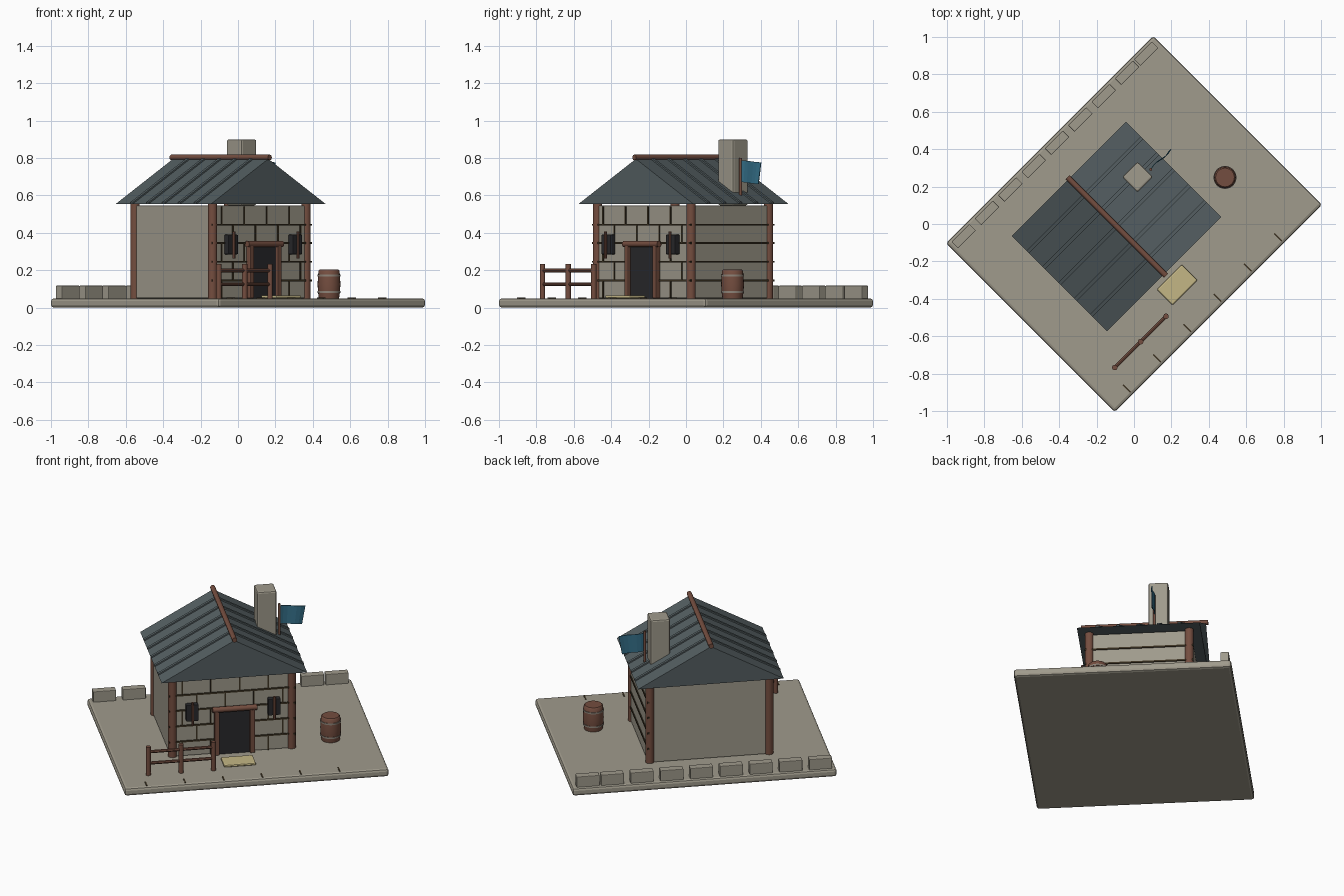
import bpy, bmesh, math
from mathutils import Vector, Matrix

if "Cube" in bpy.data.objects:
    bpy.data.objects.remove(bpy.data.objects["Cube"])


def material(name, rgb):
    m = bpy.data.materials.new(name)
    m.diffuse_color = (*rgb, 1)
    m.use_nodes = True
    m.node_tree.nodes["Principled BSDF"].inputs["Base Color"].default_value = m.diffuse_color
    return m


STONE = material("stone", (0.35, 0.325, 0.262))
WOOD = material("wood", (0.175, 0.075, 0.05))
SLATE = material("slate", (0.09, 0.115, 0.122))
DARK = material("dark_panel", (0.022, 0.022, 0.025))
JOINT = material("dark_joint", (0.045, 0.032, 0.016))
STRAW = material("straw", (0.55, 0.47, 0.235))
BLUE = material("blue_cloth", (0.035, 0.16, 0.25))
IRON = material("hoop_metal", (0.27, 0.23, 0.19))


def finish(bm, name, mat, smooth=False):
    bmesh.ops.recalc_face_normals(bm, faces=bm.faces)
    me = bpy.data.meshes.new(name)
    bm.to_mesh(me)
    bm.free()
    me.materials.append(mat)
    ob = bpy.data.objects.new(name, me)
    bpy.context.collection.objects.link(ob)
    if smooth:
        bpy.context.view_layer.objects.active = ob
        ob.select_set(True)
        bpy.ops.object.shade_smooth_by_angle(angle=math.radians(40))
        ob.select_set(False)
    return ob


def box(name, lo, hi, mat, bevel=0.0):
    lo, hi = Vector(lo), Vector(hi)
    bm = bmesh.new()
    bmesh.ops.create_cube(bm, size=1, matrix=Matrix.Translation((lo + hi) / 2)
                          @ Matrix.Diagonal((*(hi - lo), 1)))
    if bevel:
        bmesh.ops.bevel(bm, geom=bm.edges[:], offset=bevel, segments=2,
                        profile=0.5, affect='EDGES')
    return finish(bm, name, mat)


def rod(name, a, b, r, mat=WOOD, sides=12):
    a, b = Vector(a), Vector(b)
    d = b - a
    bm = bmesh.new()
    rot = d.to_track_quat('Z', 'Y').to_matrix().to_4x4()
    bmesh.ops.create_cone(bm, cap_ends=True, segments=sides, radius1=r, radius2=r,
                          depth=d.length, matrix=Matrix.Translation((a + b) / 2) @ rot)
    return finish(bm, name, mat, True)


def lathe(name, profile, x, y, mat, sides=24):
    bm = bmesh.new()
    rings = [[bm.verts.new((x + r * math.cos(t), y + r * math.sin(t), z))
              for t in [2 * math.pi * i / sides for i in range(sides)]]
             for r, z in profile]
    for p, q in zip(rings, rings[1:]):
        for i in range(sides):
            j = (i + 1) % sides
            bm.faces.new((p[i], p[j], q[j], q[i]))
    bm.faces.new(rings[0])
    bm.faces.new(rings[-1])
    return finish(bm, name, mat, True)


G = 0.05                      # ground height
CX = -0.075                   # house centre line
U0, U1, V0, V1 = -0.443, 0.288, -0.25, 0.36

# Ground slab with short cracks along its front edge
box("ground_slab", (-0.784, -0.638, 0), (0.784, 0.638, G), STONE, 0.015)
for i in range(6):
    u = -0.65 + 0.229 * i
    box("ground_crack", (u - 0.004, -0.622, G - 0.004), (u + 0.004, -0.566, G + 0.003), JOINT)

# Walls
T = 0.04
box("left_wall", (U0, V0 + 0.01, G), (U0 + T, V1 - 0.01, 0.545), STONE, 0.006)
box("right_wall", (U1 - T, V0 + 0.01, G), (U1, V1 - 0.01, 0.545), STONE, 0.006)
box("front_wall", (U0 + 0.01, V0, G), (U1 - 0.01, V0 + T, 0.545), STONE, 0.006)
box("back_wall", (U0 + 0.01, V1 - T, G), (U1 - 0.01, V1, 0.545), STONE, 0.006)

# Corner posts
for u in (-0.431, 0.276):
    for v in (-0.238, 0.348):
        rod("corner_post", (u, v, G), (u, v, 0.558), 0.026)

# Course joints on the front and right walls
for z in (0.145, 0.245, 0.345, 0.443):
    for a, b in ((U0 - 0.01, CX - 0.1), (CX + 0.1, U1 + 0.01)) if z < 0.33 else ((U0 - 0.01, U1 + 0.01),):
        box("front_joint", (a, V0 - 0.006, z - 0.005), (b, V0 + 0.004, z + 0.005), JOINT)
    box("right_joint", (U1 - 0.004, V0 - 0.015, z - 0.005), (U1 + 0.006, V1 + 0.015, z + 0.005), JOINT)

# Staggered upright joints on the front wall
levels = (G, 0.145, 0.245, 0.345, 0.443, 0.54)
for row, (z0, z1) in enumerate(zip(levels, levels[1:])):
    for k in range(4):
        u = -0.375 + 0.17 * k + (0.085 if row % 2 else 0)
        if row < 3 and abs(u - CX) < 0.12 or u > 0.25:
            continue
        box("upright_joint", (u - 0.004, V0 - 0.005, z0), (u + 0.004, V0 + 0.004, z1), JOINT)

# Door with frame, and mat
D = -0.067
box("door", (D - 0.095, V0 - 0.012, G), (D + 0.095, V0 + 0.01, 0.335), DARK)
for s in (-1, 1):
    u = D + s * 0.105
    box("door_jamb", (u - 0.015, V0 - 0.03, G), (u + 0.015, V0 + 0.01, 0.335), WOOD, 0.005)
rod("door_lintel", (D - 0.132, V0 - 0.018, 0.34), (D + 0.132, V0 - 0.018, 0.34), 0.017)
box("door_mat", (D - 0.095, -0.452, G), (D + 0.095, -0.334, G + 0.016), STRAW, 0.007)

# Small shuttered windows with an upright bar
for u in (-0.32, 0.166):
    box("window", (u - 0.036, V0 - 0.035, 0.285), (u + 0.036, V0, 0.39), DARK, 0.004)
    rod("window_bar", (u, V0 - 0.038, 0.262), (u, V0 - 0.038, 0.408), 0.008, WOOD, 8)

# Roof: solid gable prism, battens and ridge beam
R0, R1, HW, EAVE, TOP = -0.304, 0.416, 0.432, 0.555, 0.795
bm = bmesh.new()
ends = [[bm.verts.new((CX + du, v, z)) for du, z in ((-HW, EAVE), (HW, EAVE), (0, TOP))]
        for v in (R0, R1)]
for e in ends:
    bm.faces.new(e)
for i in range(3):
    j = (i + 1) % 3
    bm.faces.new((ends[0][i], ends[0][j], ends[1][j], ends[1][i]))
finish(bm, "roof", SLATE)
step = (R1 - R0) / 6
for s in (-1, 1):
    for k in range(1, 6):
        v = R0 + step * k
        bm = bmesh.new()
        vs = [[bm.verts.new((CX + s * du, v + w, z + h)) for w in (-0.01, 0.01)]
              for du, z, h in ((0, TOP, -0.01), (0, TOP, 0.009),
                               (HW, EAVE, 0.009), (HW, EAVE, 0.0))]
        bm.faces.new([p[0] for p in vs])
        bm.faces.new([p[1] for p in vs])
        for i in range(4):
            a, b = vs[i], vs[(i + 1) % 4]
            bm.faces.new((a[0], a[1], b[1], b[0]))
        finish(bm, "roof_batten", SLATE)
rod("ridge_beam", (CX, R0 - 0.012, 0.803), (CX, R1 + 0.012, 0.803), 0.015)

# Chimney
box("chimney", (0.133, 0.106, 0.546), (0.249, 0.222, 0.9), STONE, 0.01)

# Flag on a short pole
FU, FV = 0.27, 0.143
rod("flag_pole", (FU, FV, 0.6), (FU, FV, 0.8), 0.008)
bm = bmesh.new()
N = 6
grid = []
for i in range(N + 1):
    t = i / N
    wave = 0.006 * math.sin(t * 2 * math.pi)
    grid.append([[bm.verts.new((FU + t * (0.155 if z > 0.7 else 0.135),
                                FV + wave + w, z - 0.012 * t)) for w in (-0.002, 0.002)]
                 for z in (0.672, 0.788)])
for p, q in zip(grid, grid[1:]):
    for w in (0, 1):
        bm.faces.new((p[0][w], q[0][w], q[1][w], p[1][w]))
    for h in (0, 1):
        bm.faces.new((p[h][0], q[h][0], q[h][1], p[h][1]))
for e in (grid[0], grid[-1]):
    bm.faces.new((e[0][0], e[0][1], e[1][1], e[1][0]))
finish(bm, "flag", BLUE)

# Fence
for u in (-0.615, -0.42, -0.228):
    rod("fence_post", (u, -0.47, G), (u, -0.47, 0.232), 0.015)
for z in (0.125, 0.198):
    rod("fence_rail", (-0.625, -0.47, z), (-0.218, -0.47, z), 0.010, WOOD, 8)

# Barrel with hoops
BU, BV = 0.52, -0.168
lathe("barrel", [(0.054, G), (0.059, 0.085), (0.061, 0.125), (0.059, 0.165),
                 (0.056, 0.198), (0.05, 0.204)], BU, BV, WOOD)
for z in (0.083, 0.172):
    lathe("barrel_hoop", [(0.0615, z - 0.005), (0.0615, z + 0.005)], BU, BV, IRON)

# Low border of blocks along the back edge
for i in range(9):
    u = 0.69 if i == 8 else -0.69 + 0.1765 * i
    box("border_block", (u - 0.068, 0.573, G - 0.005), (u + 0.068, 0.622, 0.117), STONE, 0.004)

# Turn the whole scene diagonally
turn = Matrix.Rotation(math.radians(45), 4, 'Z')
for ob in bpy.data.objects:
    ob.data.transform(turn)
